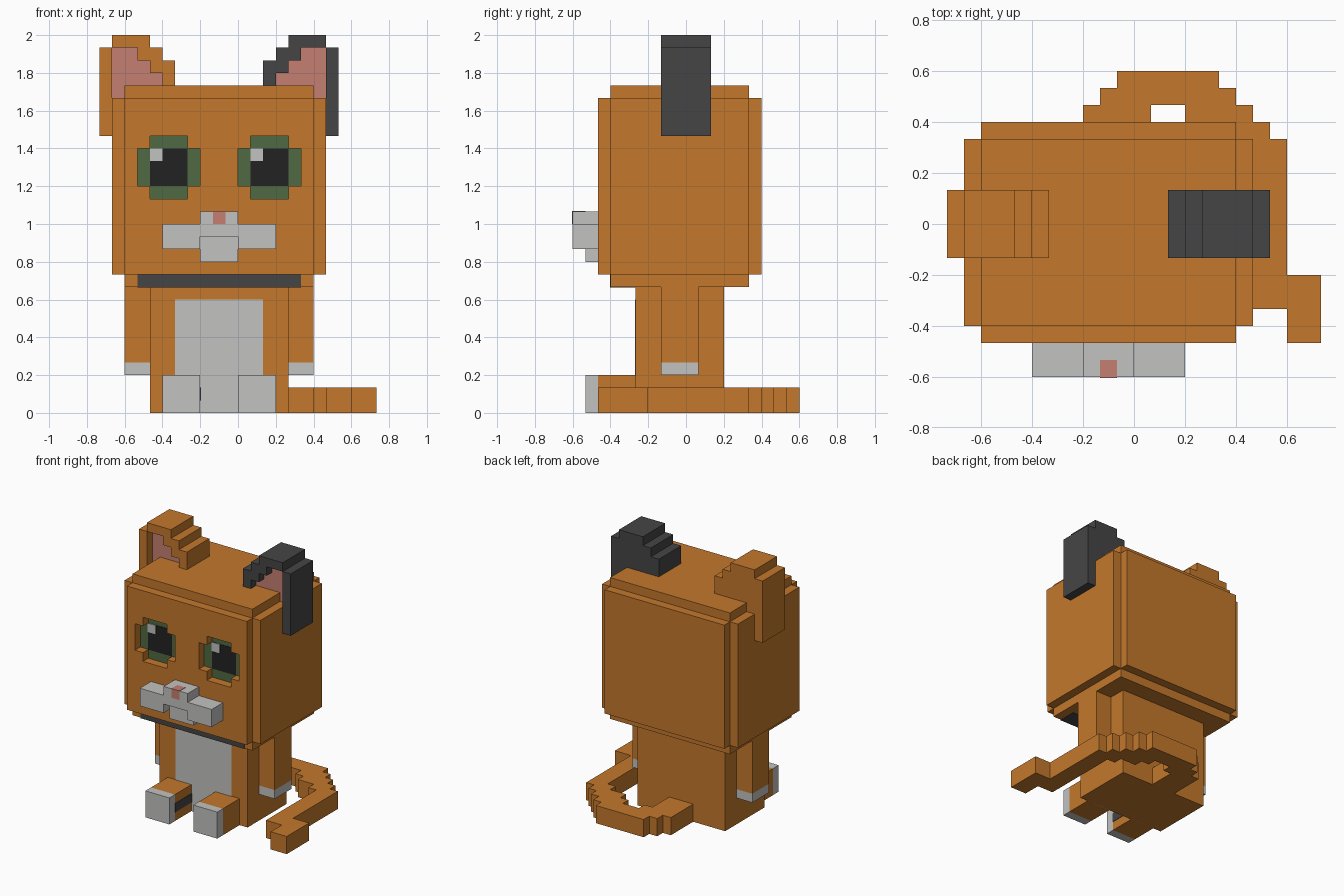
import bpy, bmesh

if "Cube" in bpy.data.objects:
    bpy.data.objects.remove(bpy.data.objects["Cube"], do_unlink=True)

U = 1 / 15      # size of one block
T = 0.05        # thickness of painted plates, in blocks


def material(name, rgb):
    lin = [((c / 255 + 0.055) / 1.055) ** 2.4 for c in rgb]
    m = bpy.data.materials.new(name)
    m.use_nodes = True
    m.diffuse_color = (*lin, 1)
    bsdf = m.node_tree.nodes["Principled BSDF"]
    bsdf.inputs["Base Color"].default_value = (*lin, 1)
    bsdf.inputs["Roughness"].default_value = 0.9
    return m


ORANGE = material("orange fur", (196, 120, 44))
WHITE = material("white fur", (194, 194, 193))
DARK = material("dark grey fur", (69, 69, 69))
BLACK = material("pupil black", (34, 34, 34))
GREEN = material("eye green", (80, 106, 66))
PINK = material("pink skin", (197, 126, 114))


def mirror_x(x):
    """Reflect across the middle of the body."""
    return -3 - x


def prism(bm, pts, axis, a, b):
    """Extrude an outline from a to b; axis 'y' takes (x, z), axis 'z' takes (x, y)."""
    def place(p, d):
        return (p[0] * U, d * U, p[1] * U) if axis == 'y' else (p[0] * U, p[1] * U, d * U)
    lo = [bm.verts.new(place(p, a)) for p in pts]
    hi = [bm.verts.new(place(p, b)) for p in pts]
    bm.faces.new(lo)
    bm.faces.new(hi)
    n = len(pts)
    for i in range(n):
        j = (i + 1) % n
        bm.faces.new((lo[i], lo[j], hi[j], hi[i]))


def part(name, mat, prisms):
    bm = bmesh.new()
    for p in prisms:
        prism(bm, *p)
    bmesh.ops.recalc_face_normals(bm, faces=bm.faces)
    me = bpy.data.meshes.new(name)
    bm.to_mesh(me)
    bm.free()
    me.materials.append(mat)
    ob = bpy.data.objects.new(name, me)
    bpy.context.collection.objects.link(ob)
    return ob


def block(x0, x1, y0, y1, z0, z1):
    return ([(x0, y0), (x1, y0), (x1, y1), (x0, y1)], 'z', z0, z1)


def flip(pts):
    return [(mirror_x(x), z) for x, z in pts]


def shift(pts, dx):
    return [(x + dx, z) for x, z in pts]


# Head: core blocks with stepped edges, plus a face layer with eye sockets
part("head", ORANGE, [block(-10, 7, -6, 5, 11, 25),
                      block(-9, 6, -6, 5, 10, 26),
                      block(-9, 6, 5, 6, 11, 25)])
face = part("face", ORANGE, [block(-9, 6, -7, -6, 11, 25)])

# Eyes: cross-shaped sockets with coloured plates at the back
cross = [(0, 18), (1, 18), (1, 17), (4, 17), (4, 18), (5, 18),
         (5, 21), (4, 21), (4, 22), (1, 22), (1, 21), (0, 21)]
for side, dx in (("left", 0), ("right", -8)):
    cutter = part(side + "_socket_cutter", ORANGE, [(shift(cross, dx), 'y', -8, -5)])
    cutter.hide_render = True
    cutter.hide_viewport = True
    cutter.display_type = 'WIRE'
    cut = face.modifiers.new(side + " socket", 'BOOLEAN')
    cut.operation = 'DIFFERENCE'
    cut.solver = 'EXACT'
    cut.object = cutter
    part(side + "_iris", GREEN, [(shift(cross, dx), 'y', -6 - T, -6)])
    part(side + "_pupil", BLACK, [block(1 + dx, 4 + dx, -6 - 2 * T, -6, 18, 21)])
    part(side + "_eye_glint", WHITE, [block(1 + dx, 2 + dx, -6 - 3 * T, -6, 20, 21)])

# Muzzle and nose
part("muzzle", WHITE, [block(-6, -3, -9, -7, 13, 15),
                       block(0, 3, -9, -7, 13, 15),
                       block(-3, 0, -9, -7, 14, 16),
                       block(-3, 0, -8, -7, 12, 14)])
part("nose", PINK, [block(-2, -1, -9 - T, -8, 15, 16 + T)])

# Ears: stepped back, raised rim, pink lining
ear_back = [(8, 22), (8, 29), (7, 29), (7, 30), (4, 30), (4, 29), (3, 29),
            (3, 28), (2, 28), (2, 25), (7, 25), (7, 22)]
ear_rim = [(7, 29), (7, 30), (4, 30), (4, 29), (3, 29), (3, 28), (2, 28), (2, 26),
           (3, 26), (3, 27), (4, 27), (4, 28), (5, 28), (5, 29)]
ear_edge = [(7, 22), (8, 22), (8, 29), (7, 29)]
ear_lining = [(3, 25), (3, 27), (4, 27), (4, 28), (5, 28), (5, 29), (7, 29), (7, 25)]
for side, mat, f in (("left", DARK, list), ("right", ORANGE, flip)):
    part(side + "_ear", mat, [(f(ear_back), 'y', -1, 2),
                              (f(ear_rim), 'y', -2, -1),
                              (f(ear_edge), 'y', -2, -1)])
    part(side + "_ear_lining", PINK, [(f(ear_lining), 'y', -1 - T, -1)])

# Body, belly patch and collar
part("body", ORANGE, [block(-7, 4, -4, 3, 0, 10)])
part("belly_patch", WHITE, [block(-5, 2, -4 - T, -4, 0, 9)])
part("collar", DARK, [block(-8, 5, -6 - T, -4, 10 - T, 11)])

# Arms and feet with white tips
for side, ax, fx in (("left", 4, 0), ("right", -9, -6)):
    part(side + "_arm", ORANGE, [block(ax, ax + 2, -2, 1, 4, 10)])
    part(side + "_paw", WHITE, [block(ax, ax + 2, -2, 1, 3, 4)])
    part(side + "_foot", ORANGE, [block(fx, fx + 3, -7, -4, 0, 3)])
    part(side + "_toes", WHITE, [block(fx, fx + 3, -8, -7, 0, 3)])
part("foot_stripe", DARK, [block(-3, -3 + T, -7, -4, 1, 2)])

# Tail: flat stepped curl around the left side
tail = [(-3, 3), (-3, 7), (-2, 7), (-2, 8), (-1, 8), (-1, 9), (5, 9), (5, 8), (6, 8),
        (6, 7), (7, 7), (7, 6), (8, 6), (8, 5), (9, 5), (9, -3), (11, -3), (11, -7),
        (9, -7), (9, -5), (7, -5), (7, 4), (6, 4), (6, 5), (4, 5), (4, 6), (3, 6),
        (3, 7), (1, 7), (1, 6), (0, 6), (0, 3)]
part("tail", ORANGE, [(tail, 'z', 0, 2)])
